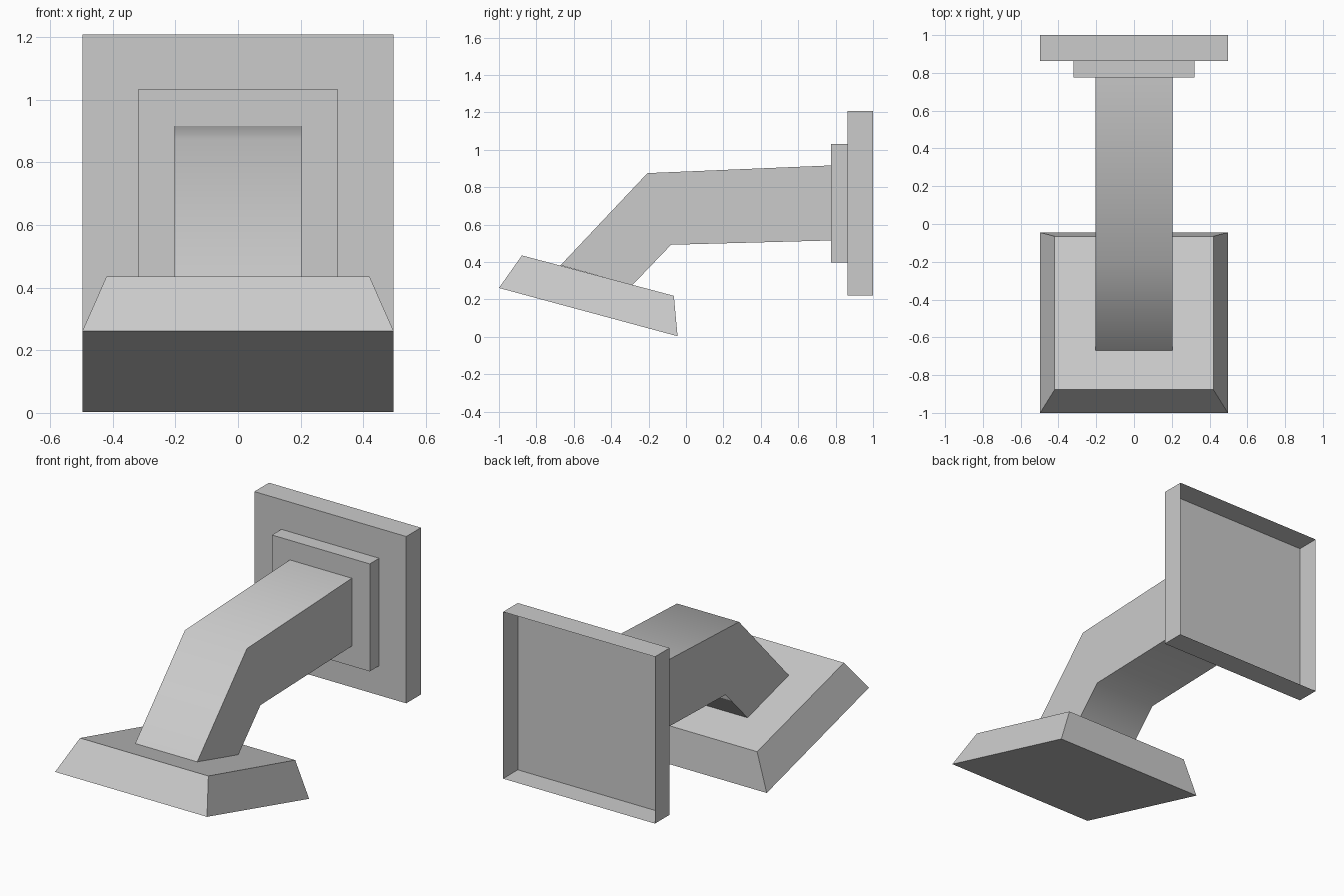
import bpy
import bmesh
import math

cube = bpy.data.objects.get("Cube")
if cube:
    bpy.data.objects.remove(cube, do_unlink=True)

GREY = (0.6, 0.6, 0.6, 1.0)
material = bpy.data.materials.new("light_grey")
material.use_nodes = True
material.diffuse_color = GREY
material.node_tree.nodes["Principled BSDF"].inputs["Base Color"].default_value = GREY


def side_solid(name, profile, widths, open_back=False, smooth=None):
    """Span a side profile of (y, z) points between -width and +width in x."""
    bm = bmesh.new()
    left, right = [[bm.verts.new((s * w, y, z)) for (y, z), w in zip(profile, widths)]
                   for s in (1, -1)]
    bm.faces.new(left)
    bm.faces.new(right[::-1])
    n = len(profile)
    for i in range(n):
        j = (i + 1) % n
        bm.faces.new((left[j], left[i], right[i], right[j]))
    bmesh.ops.recalc_face_normals(bm, faces=bm.faces)
    if open_back:
        back = [f for f in bm.faces if f.normal.y > 0.99]
        bmesh.ops.delete(bm, geom=back, context='FACES_ONLY')
    mesh = bpy.data.meshes.new(name)
    bm.to_mesh(mesh)
    bm.free()
    mesh.materials.append(material)
    obj = bpy.data.objects.new(name, mesh)
    bpy.context.collection.objects.link(obj)
    if smooth:
        bpy.ops.object.select_all(action='DESELECT')
        obj.select_set(True)
        bpy.context.view_layer.objects.active = obj
        bpy.ops.object.shade_smooth_by_angle(angle=math.radians(smooth))
    return obj


def plate(name, half_width, y0, y1, z0, z1):
    """Square tray with a closed front and an open back."""
    profile = [(y0, z0), (y1, z0), (y1, z1), (y0, z1)]
    return side_solid(name, profile, [half_width] * 4, open_back=True)


# Mounting plates, hollow from behind
plate("wall_plate", 0.497, 0.863, 1.0, 0.221, 1.208)
plate("arm_collar", 0.32, 0.775, 0.863, 0.396, 1.032)

# Bent arm, shaded smoothly over the elbow
arm = [(0.775, 0.916), (-0.206, 0.875), (-0.671, 0.382),
       (-0.286, 0.277), (-0.08, 0.492), (0.775, 0.515)]
side_solid("bent_arm", arm, [0.203] * len(arm), smooth=55)

# Tilted head with tapered sides
head = [(-1.0, 0.261), (-0.877, 0.435), (-0.065, 0.219), (-0.045, 0.003)]
side_solid("tilted_head", head, [0.497, 0.42, 0.42, 0.497])
